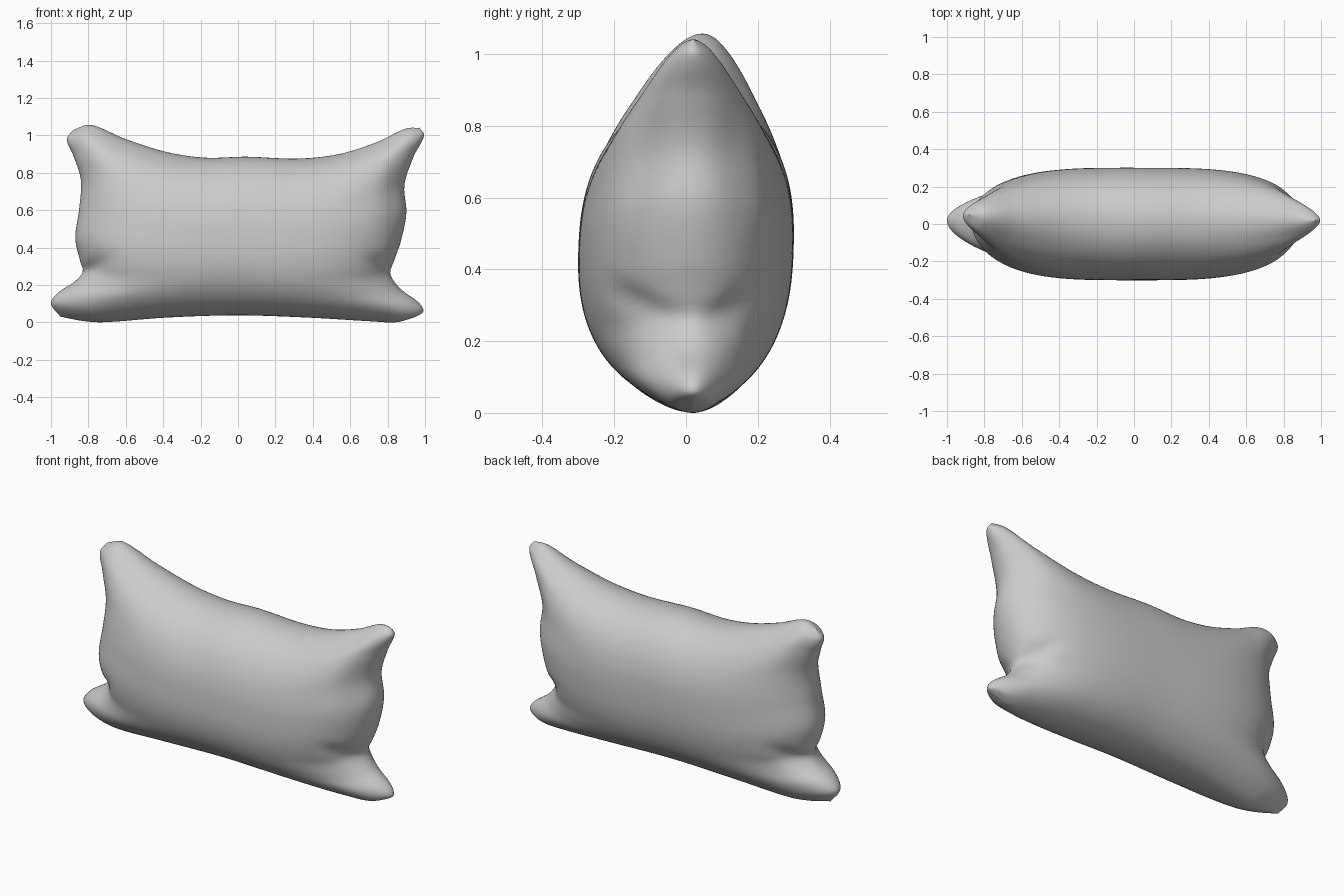
import bpy, bmesh, math

if "Cube" in bpy.data.objects:
    bpy.data.objects.remove(bpy.data.objects["Cube"])


def curve(pts, t):
    """Smooth (Hermite) interpolation through (parameter, value) points."""
    n = len(pts)

    def slope(i):
        a, b = pts[max(i - 1, 0)], pts[min(i + 1, n - 1)]
        return (b[1] - a[1]) / (b[0] - a[0])

    i = 0
    while i < n - 2 and t > pts[i + 1][0]:
        i += 1
    (t0, p0), (t1, p1) = pts[i], pts[i + 1]
    h = t1 - t0
    k = (t - t0) / h
    return ((2*k**3 - 3*k**2 + 1) * p0 + (k**3 - 2*k**2 + k) * h * slope(i)
            + (3*k**2 - 2*k**3) * p1 + (k**3 - k**2) * h * slope(i + 1))


def bump(x, z, cx, cz, rx, rz, turn=0.0):
    """Soft oval falloff used for dents and folds."""
    c, s = math.cos(turn), math.sin(turn)
    dx, dz = x - cx, z - cz
    return math.exp(-((dx*c + dz*s) / rx)**2 - ((dz*c - dx*s) / rz)**2)


# Seam outline: side edges give x by height, top and bottom edges give z by width
LEFT = [(0, -.95), (.07, -1), (.13, -.96), (.19, -.87), (.24, -.83), (.3, -.845),
        (.42, -.87), (.57, -.85), (.73, -.84), (.86, -.88), (.95, -.915), (1, -.88)]
RIGHT = [(0, .94), (.03, .99), (.08, .965), (.15, .87), (.23, .815), (.3, .835),
         (.4, .87), (.55, .9), (.7, .89), (.85, .94), (.96, .995), (1, .97)]
TOP = [(0, 1.03), (.05, 1.055), (.15, .98), (.27, .91), (.38, .88), (.5, .885),
       (.65, .875), (.77, .9), (.88, .965), (.96, 1.035), (1, 1.04)]
BOTTOM = [(0, .03), (.06, .008), (.12, 0), (.3, .025), (.5, .037), (.7, .025),
          (.88, .005), (.95, 0), (1, .025)]

NU, NV = 120, 80


def point(i, j, side):
    u = math.sin(math.pi / 2 * (2 * i / NU - 1))
    v = math.sin(math.pi / 2 * (2 * j / NV - 1))
    s, t = (u + 1) / 2, (v + 1) / 2
    l, r = curve(LEFT, t), curve(RIGHT, t)
    b, top = curve(BOTTOM, s), curve(TOP, s)
    x, z = l + (r - l) * s, b + (top - b) * t
    # Seam drifts slightly backwards at the upper left corner
    seam = .02 + .03 * (1 - s)**4 * t**4
    full = max(0, 1 - abs(u)**3.5)**.5 * max(0, 1 - abs(v)**2.4)**.5
    tilt = 1 - .05 * v if side < 0 else 1 + .04 * v
    depth = (.32 if side < 0 else .28) * full * tilt
    # Pinched folds above the lower corners and soft dents on the upper sides
    depth *= (1 - .28 * bump(x, z, .82, .27, .1, .045, -.5)
              - .28 * bump(x, z, -.82, .27, .1, .045, .5)
              - .12 * bump(x, z, .87, .7, .07, .15)
              - .08 * bump(x, z, -.85, .7, .07, .15))
    return x, seam + side * depth, z


# Pillow: two inflated panels welded along the seam
bm = bmesh.new()
for side in (-1, 1):
    grid = [[bm.verts.new(point(i, j, side)) for j in range(NV + 1)]
            for i in range(NU + 1)]
    for i in range(NU):
        for j in range(NV):
            quad = [grid[i][j], grid[i+1][j], grid[i+1][j+1], grid[i][j+1]]
            bm.faces.new(quad if side < 0 else quad[::-1])
bmesh.ops.remove_doubles(bm, verts=bm.verts, dist=.0001)
low = min(v.co.z for v in bm.verts)
for v in bm.verts:
    v.co.z -= low
for f in bm.faces:
    f.smooth = True
bmesh.ops.recalc_face_normals(bm, faces=bm.faces)

mesh = bpy.data.meshes.new("pillow")
bm.to_mesh(mesh)
bm.free()
pillow = bpy.data.objects.new("pillow", mesh)
bpy.context.collection.objects.link(pillow)
